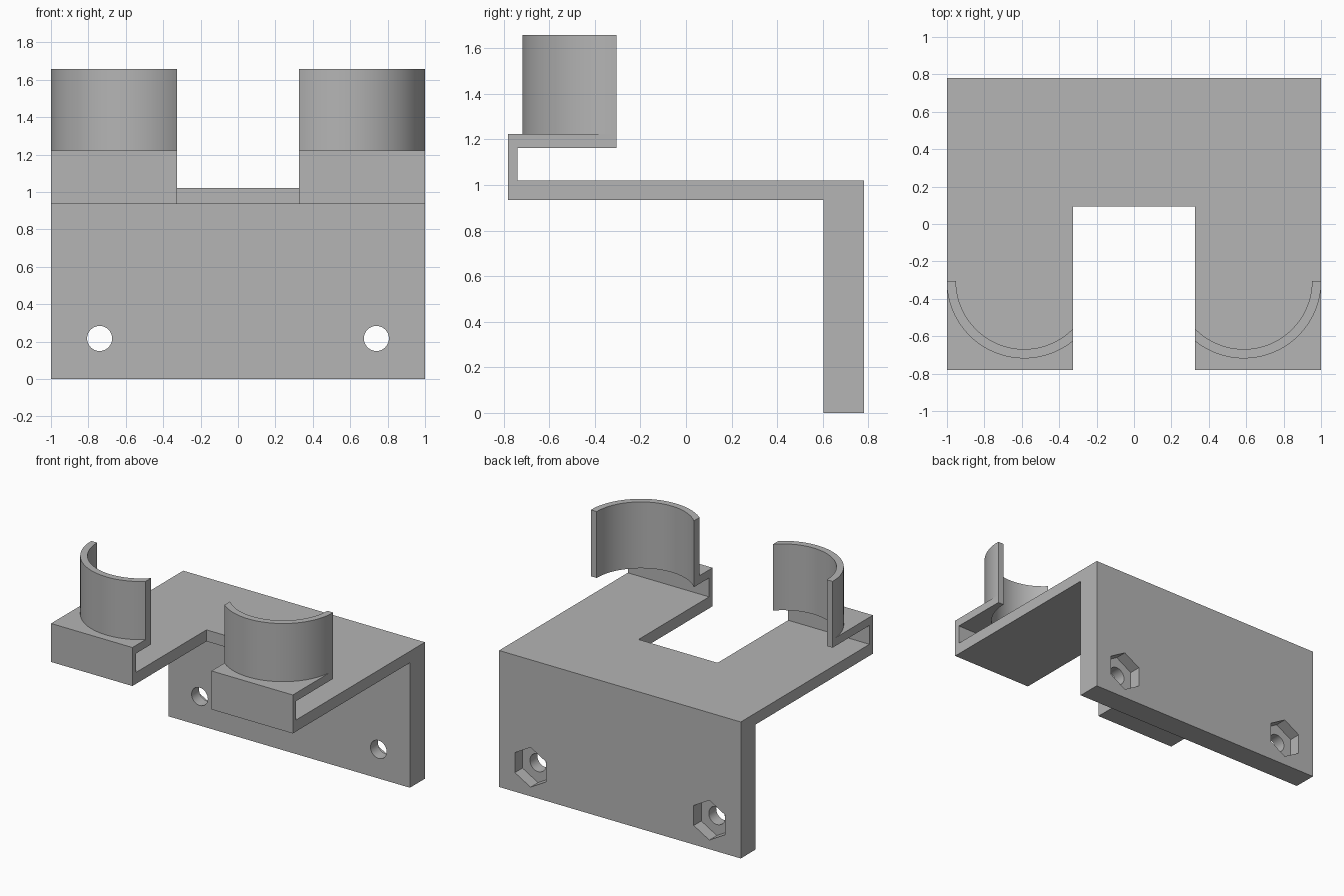
import bpy, bmesh, math
from mathutils import Vector

cube = bpy.data.objects.get("Cube")
if cube:
    bpy.data.objects.remove(cube, do_unlink=True)

grey = bpy.data.materials.new("plain grey")
grey.use_nodes = True
grey.diffuse_color = (0.46, 0.46, 0.46, 1)
grey.node_tree.nodes["Principled BSDF"].inputs["Base Color"].default_value = (0.46, 0.46, 0.46, 1)

# Main dimensions
SLOT, SLOT_BACK = 0.327, 0.094
FRONT, BACK, WALL_FRONT = -0.781, 0.781, 0.604
PLATE_LOW, PLATE_TOP = 0.935, 1.021
SHELF_LOW, SHELF_TOP, CRADLE_TOP = 1.162, 1.223, 1.658
CX, CY, R_OUT, R_IN = 0.587, -0.304, 0.4145, 0.365


def prism(name, outline, low, high, along_y=False):
    """Extrude a closed outline along z, or an x-z outline along y."""
    bm = bmesh.new()
    place = (lambda p: (p[0], low, p[1])) if along_y else (lambda p: (p[0], p[1], low))
    face = bm.faces.new([bm.verts.new(place(p)) for p in outline])
    depth = high - low
    move = Vector((0, depth, 0)) if along_y else Vector((0, 0, depth))
    out = bmesh.ops.extrude_face_region(bm, geom=[face], use_keep_orig=True)
    bmesh.ops.translate(bm, vec=move,
                        verts=[g for g in out["geom"] if isinstance(g, bmesh.types.BMVert)])
    bmesh.ops.recalc_face_normals(bm, faces=bm.faces)
    mesh = bpy.data.meshes.new(name)
    bm.to_mesh(mesh)
    bm.free()
    mesh.materials.append(grey)
    obj = bpy.data.objects.new(name, mesh)
    bpy.context.collection.objects.link(obj)
    return obj


def rect(x0, x1, y0, y1):
    return [(x0, y0), (x1, y0), (x1, y1), (x0, y1)]


def ring(x, z, radius, sides, turn=0):
    steps = [turn + math.tau * i / sides for i in range(sides)]
    return [(x + radius * math.cos(a), z + radius * math.sin(a)) for a in steps]


def arc(radius, steps=40):
    """Cradle arc from the slot side round the front to the outer side."""
    start = -math.acos((SLOT - CX) / radius)
    angles = [start * (1 - i / steps) for i in range(steps + 1)]
    return [(min(1, CX + radius * math.cos(a)), CY + radius * math.sin(a)) for a in angles]


def activate(obj):
    bpy.ops.object.select_all(action="DESELECT")
    obj.select_set(True)
    bpy.context.view_layer.objects.active = obj


def smooth(obj):
    activate(obj)
    bpy.ops.object.shade_smooth_by_angle(angle=math.radians(30))


# Forked top plate
prism("top_plate", [(-1, FRONT), (-SLOT, FRONT), (-SLOT, SLOT_BACK), (SLOT, SLOT_BACK),
                    (SLOT, FRONT), (1, FRONT), (1, BACK), (-1, BACK)], PLATE_LOW, PLATE_TOP)

# Back wall with bolt holes and hexagonal nut pockets
wall = prism("back_wall", rect(-1, 1, WALL_FRONT, BACK), 0, PLATE_LOW)
cutters = []
for x in (-0.74, 0.74):
    cutters.append(prism("bolt_cutter", ring(x, 0.217, 0.067, 32), 0.5, 0.9, True))
    cutters.append(prism("nut_cutter", ring(x, 0.217, 0.149, 6, math.pi / 6), 0.692, 0.9, True))
for cutter in cutters:
    cutter.hide_render = True
    cut = wall.modifiers.new("cut", "BOOLEAN")
    cut.operation, cut.solver, cut.object = "DIFFERENCE", "EXACT", cutter
    activate(wall)
    bpy.ops.object.modifier_apply(modifier=cut.name)
for cutter in cutters:
    bpy.data.objects.remove(cutter, do_unlink=True)
smooth(wall)

# Front lip, shelf and curved cradle on each arm
shelf_outline = arc(R_IN) + [(1, CY), (1, FRONT), (SLOT, FRONT)]
cradle_outline = arc(R_IN) + arc(R_OUT)[::-1]
for side, s in (("left", 1), ("right", -1)):
    def flip(points):
        return [(s * x, y) for x, y in points]
    prism(side + "_front_lip", flip(rect(SLOT, 1, FRONT, -0.74)), PLATE_TOP, SHELF_LOW)
    smooth(prism(side + "_shelf", flip(shelf_outline), SHELF_LOW, SHELF_TOP))
    smooth(prism(side + "_cradle", flip(cradle_outline), SHELF_TOP, CRADLE_TOP))
